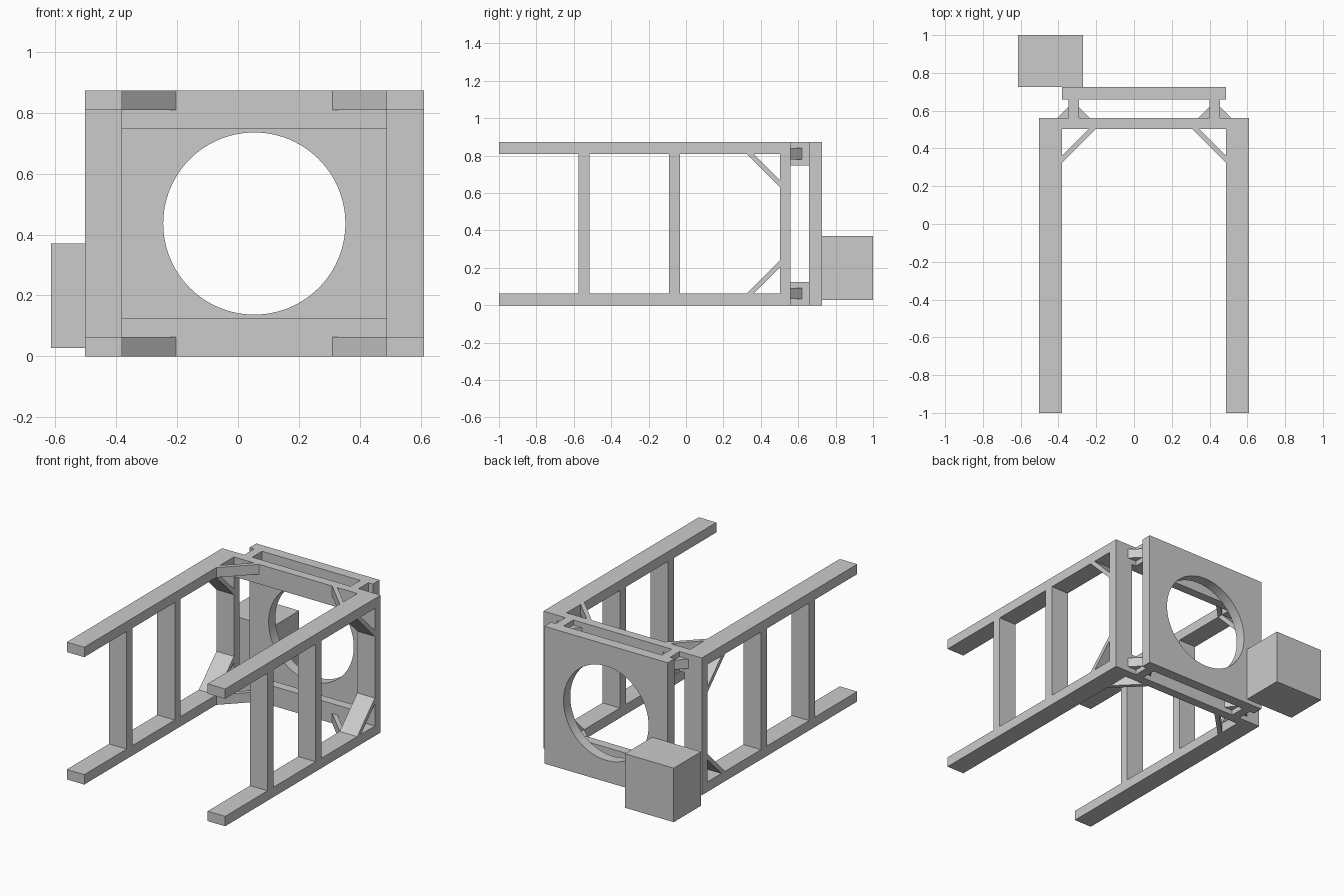
import bpy
import bmesh
from mathutils import Vector

cube = bpy.data.objects.get("Cube")
if cube:
    bpy.data.objects.remove(cube, do_unlink=True)

grey = bpy.data.materials.new("plain grey")
grey.use_nodes = True
colour = (0.6, 0.6, 0.6, 1)
grey.diffuse_color = colour
grey.node_tree.nodes["Principled BSDF"].inputs["Base Color"].default_value = colour

H = 0.872            # overall height of the frame
RAIL = 0.063         # rail thickness
BEAM = 0.125         # cross beam height
SIDES = {"right": (-0.503, -0.38), "left": (0.487, 0.61)}
Y_BEAM, Y_END = 0.502, 0.56
Y_PLATE, Y_BACK = 0.658, 0.726


def prism(name, profile, offset):
    """Extrude a closed planar outline along the offset vector."""
    bm = bmesh.new()
    face = bm.faces.new([bm.verts.new(p) for p in profile])
    grown = bmesh.ops.extrude_face_region(bm, geom=[face])
    verts = [v for v in grown["geom"] if isinstance(v, bmesh.types.BMVert)]
    bmesh.ops.translate(bm, verts=verts, vec=Vector(offset))
    bmesh.ops.recalc_face_normals(bm, faces=bm.faces)
    mesh = bpy.data.meshes.new(name)
    bm.to_mesh(mesh)
    bm.free()
    mesh.materials.append(grey)
    obj = bpy.data.objects.new(name, mesh)
    bpy.context.collection.objects.link(obj)
    return obj


def box(name, x, y, z):
    base = [(x[0], y[0], z[0]), (x[1], y[0], z[0]), (x[1], y[1], z[0]), (x[0], y[1], z[0])]
    return prism(name, base, (0, 0, z[1] - z[0]))


def brace_outline(u, v, du, dv):
    """Diagonal strip across the corner (u, v), opening toward du, dv."""
    outer, inner = 0.177, 0.14
    return [(u + du * outer, v), (u + du * inner, v), (u, v + dv * inner), (u, v + dv * outer)]


LEVELS = {"lower": (0, RAIL), "upper": (H - RAIL, H)}

# Side ladders: rails, uprights and upright braces
for side, x in SIDES.items():
    width = x[1] - x[0]
    for level, z in LEVELS.items():
        box(f"{side}_{level}_rail", x, (-1, Y_END), z)
        edge, up = (z[1], 1) if level == "lower" else (z[0], -1)
        outline = brace_outline(Y_BEAM, edge, -1, up)
        prism(f"{side}_{level}_upright_brace", [(x[0], y, h) for y, h in outline], (width, 0, 0))
    for part, y in (("front_post", (-0.575, -0.517)), ("middle_post", (-0.092, -0.033)),
                    ("rear_post", (Y_BEAM, Y_END))):
        box(f"{side}_{part}", x, y, (RAIL, H - RAIL))

# Cross beams, with flat corner braces to the rails
x_in = (SIDES["right"][1], SIDES["left"][0])
for level, z in LEVELS.items():
    zb = (0, BEAM) if level == "lower" else (H - BEAM, H)
    box(f"{level}_cross_beam", x_in, (Y_BEAM, Y_END), zb)
    mid = sum(zb) / 2
    for side, x, d in (("right", x_in[0], 1), ("left", x_in[1], -1)):
        outline = brace_outline(x, Y_BEAM, d, -1)
        prism(f"{side}_{level}_corner_brace", [(a, b, z[0]) for a, b in outline], (0, 0, RAIL))
        # Connector to the rear plate, with a gusset on each flank
        c = x + d * 0.06
        box(f"{side}_{level}_connector", (c - 0.028, c + 0.028), (Y_END, Y_PLATE), zb)
        for flank, s in (("inner", d), ("outer", -d)):
            root = c + s * 0.028
            tri = [(root, Y_END), (root + s * 0.06, Y_END), (root, Y_END + 0.06)]
            prism(f"{side}_{level}_{flank}_gusset", [(a, b, mid - 0.03) for a, b in tri], (0, 0, 0.06))

# Rear plate with its round opening
plate = box("rear_plate", x_in, (Y_PLATE, Y_BACK), (0, H))
bpy.ops.mesh.primitive_cylinder_add(vertices=96, radius=0.299, depth=0.4,
                                    location=(sum(x_in) / 2, Y_PLATE, H / 2),
                                    rotation=(1.570796, 0, 0))
cutter = bpy.context.object
cutter.name = "opening_cutter"
cutter.hide_render = True
cutter.data.materials.append(grey)
cut = plate.modifiers.new("round_opening", "BOOLEAN")
cut.operation = "DIFFERENCE"
cut.solver = "EXACT"
cut.object = cutter
bpy.ops.object.select_all(action="DESELECT")
plate.select_set(True)
bpy.context.view_layer.objects.active = plate
bpy.ops.object.modifier_apply(modifier=cut.name)
bpy.data.objects.remove(cutter, do_unlink=True)
bpy.ops.object.shade_smooth_by_angle()

# Block on the back of the plate
box("rear_block", (-0.614, -0.27), (Y_BACK, 1), (0.027, 0.37))
